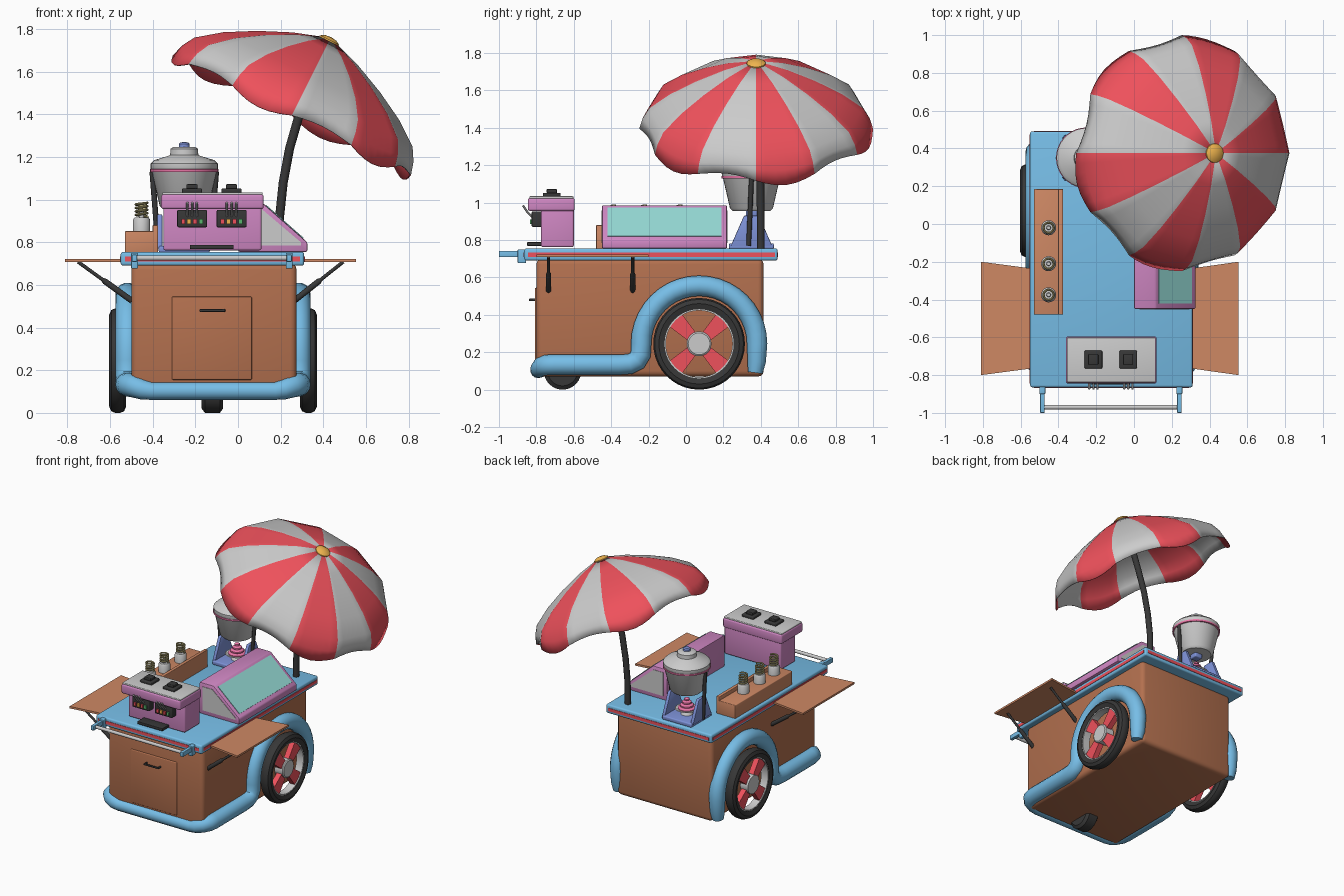
import bpy, bmesh, math
from mathutils import Vector

if "Cube" in bpy.data.objects:
    bpy.data.objects.remove(bpy.data.objects["Cube"])

CX = -0.117  # mirror plane of the cart
S, C, PI = math.sin, math.cos, math.pi


def mat(name, *rgb):
    m = bpy.data.materials.new(name)
    m.diffuse_color = [(c / 255) ** 2.2 for c in rgb] + [1]
    m.use_nodes = True
    m.node_tree.nodes["Principled BSDF"].inputs["Base Color"].default_value = m.diffuse_color
    return m


BLUE, BROWN, TAN = mat("blue", 118, 188, 230), mat("brown", 178, 112, 80), mat("tan", 205, 135, 100)
DARK, RED, PURPLE = mat("dark", 58, 58, 58), mat("red", 238, 82, 92), mat("purple", 208, 135, 195)
TEAL, INDIGO, PINK = mat("teal", 150, 220, 215), mat("indigo", 125, 145, 215), mat("pink", 240, 120, 170)
GOLD, OLIVE, GREEN = mat("gold", 240, 180, 80), mat("olive", 175, 165, 115), mat("green", 90, 180, 110)
WHITE = mat("light_grey", 225, 225, 225)


def add(name, me, m=None):
    ob = bpy.data.objects.new(name, me)
    bpy.context.collection.objects.link(ob)
    if m:
        me.materials.clear()
        me.materials.append(m)
    return ob


def finish(name, bm, m=None):
    bmesh.ops.remove_doubles(bm, verts=bm.verts, dist=1e-5)
    bmesh.ops.recalc_face_normals(bm, faces=bm.faces)
    me = bpy.data.meshes.new(name)
    bm.to_mesh(me)
    bm.free()
    return add(name, me, m)


def box(name, lo, hi, m=None, bevel=0.0, seg=3):
    bm = bmesh.new()
    bmesh.ops.create_cube(bm, size=1)
    for v in bm.verts:
        v.co = [lo[i] + (v.co[i] + 0.5) * (hi[i] - lo[i]) for i in range(3)]
    if bevel:
        bmesh.ops.bevel(bm, geom=bm.edges[:], offset=bevel, segments=seg, profile=0.5, affect='EDGES')
    return finish(name, bm, m)


def prism(name, pts, axis, a, b, m=None, bevel=0.0):
    bm = bmesh.new()
    rings = []
    for t in (a, b):
        ring = []
        for p in pts:
            co = list(p)
            co.insert(axis, t)
            ring.append(bm.verts.new(co))
        rings.append(ring)
        bm.faces.new(ring)
    n = len(pts)
    for i in range(n):
        j = (i + 1) % n
        bm.faces.new((rings[0][i], rings[0][j], rings[1][j], rings[1][i]))
    if bevel:
        bmesh.ops.bevel(bm, geom=bm.edges[:], offset=bevel, segments=2, profile=0.5, affect='EDGES')
    return finish(name, bm, m)


def lathe(name, prof, loc, m=None, axis='Z', n=36):
    bm = bmesh.new()
    rings = []
    for r, h in prof:
        ring = []
        for i in range(n):
            c, s = r * C(2 * PI * i / n), r * S(2 * PI * i / n)
            ring.append(bm.verts.new(Vector(loc) + Vector((c, s, h) if axis == 'Z' else (h, c, s))))
        rings.append(ring)
    for A, B in zip(rings, rings[1:]):
        for i in range(n):
            j = (i + 1) % n
            bm.faces.new((A[i], A[j], B[j], B[i]))
    return finish(name, bm, m)


def tube(name, pts, r, m=None, radii=None, res=4):
    cu = bpy.data.curves.new(name, 'CURVE')
    cu.dimensions, cu.bevel_depth, cu.bevel_resolution, cu.use_fill_caps = '3D', r, res, True
    sp = cu.splines.new('POLY')
    sp.points.add(len(pts) - 1)
    for i, p in enumerate(pts):
        sp.points[i].co = (*p, 1)
        sp.points[i].radius = radii[i] if radii else 1
    tmp = bpy.data.objects.new("tmp", cu)
    bpy.context.collection.objects.link(tmp)
    bpy.context.view_layer.update()
    me = bpy.data.meshes.new_from_object(tmp.evaluated_get(bpy.context.evaluated_depsgraph_get()))
    bpy.data.objects.remove(tmp)
    return add(name, me, m)


# cart body, front door and countertop with red trim
box("body", (-.5, -.80, .07), (.275, .415, .70), BROWN, .03)
box("front_door", (-.31, -.808, .155), (.065, -.79, .545), BROWN, .006)
tube("door_handle", [(-.175, -.80, .48), (-.175, -.835, .48), (-.065, -.835, .48), (-.065, -.80, .48)], .007, DARK)
box("countertop", (-.55, -.865, .69), (.31, .49, .755), BLUE, .012)
box("trim_sides", (-.553, -.845, .71), (.313, .475, .732), RED)
box("trim_ends", (-.53, -.868, .71), (.29, .493, .732), RED)

# push handle
for x in (-.485, .24):
    box("handle_arm", (x - .012, -1.0, .708), (x + .012, -.86, .742), BLUE, .004)
    box("handle_bracket", (x - .016, -.90, .676), (x + .016, -.855, .75), BLUE, .005)
tube("handle_bar", [(-.485, -.97, .726), (.24, -.97, .726)], .012)

# fold-out side shelves with struts
for s, inner, outer in ((-1, -.545, -.81), (1, .305, .553)):
    prism("side_shelf", [(inner, -.765), (outer, -.80), (outer, -.20), (inner, -.235)], 2, .708, .722, TAN)
    for y in (-.735, -.285):
        a, b = Vector((outer - s * .06, y, .708)), Vector((CX + s * .38, y, .525))
        tube("shelf_strut", [a, a.lerp(b, .45), a.lerp(b, .5), b], .014, DARK, [.6, .6, 1, 1])

# blue fender: rear arch, low rail, front bumper, mirrored to the other side
half = [(.402, .37, .09), (.402, .378, .15)]
half += [(.402, .07 + .31 * C(a * PI / 20), .245 + .31 * S(a * PI / 20)) for a in range(21)]
half += [(.402, -.242, .19), (.402, -.262, .155), (.402, -.30, .137), (.402, -.36, .133), (.402, -.70, .133),
         (.395, -.74, .132), (.37, -.77, .125), (.33, -.785, .11), (.29, -.79, .103)]
rad = [.72, .9] + [1] * 27 + [.95, .85, .75]
rad = rad[:len(half)]
path = [(CX + x, y, z) for x, y, z in half] + [(CX - x, y, z) for x, y, z in reversed(half)]
tube("fender", path, .056, BLUE, rad + rad[::-1], 5)

# rear wheels
for s in (-1, 1):
    loc = (CX + s * .447, .07, .245)
    tyre = [(.185, -.03), (.215, -.04), (.237, -.03), (.245, -.012), (.245, .012), (.237, .03), (.215, .04),
            (.185, .03), (.185, -.03)]
    lathe("tyre", tyre, loc, DARK, 'X', 40)
    lathe("rim", [(.187, -.028), (.178, -.028), (.178, .028), (.187, .028)], loc, None, 'X', 40)
    lathe("hub", [(0, -.035), (.066, -.035), (.066, .028), (.058, .034), (0, .034)], loc, None, 'X', 32)
    for k in range(4):
        a = PI / 4 + k * PI / 2
        pts = [(.07 + r * C(a) - t * S(a), .245 + r * S(a) + t * C(a))
               for r, t in ((.04, -.028), (.18, -.048), (.18, .048), (.04, .028))]
        prism("spoke", pts, 0, loc[0] - .02, loc[0] + .02, RED)
# front caster
lathe("caster", [(0, -.045), (.08, -.05), (.1, -.035), (.1, .035), (.08, .05), (0, .05)], (-.12, -.66, .1), DARK, 'X')

# drink machine
box("machine_body", (-.35, -.775, .762), (.11, -.60, 1.0), PURPLE, .01)
box("machine_head", (-.36, -.845, .955), (.12, -.595, 1.025), PURPLE, .012)
box("machine_top", (-.355, -.838, 1.02), (.115, -.602, 1.034), None, .005)
box("drip_tray", (-.225, -.85, .768), (-.02, -.77, .788), DARK, .004)
for x in (-.215, -.03):
    box("knob_base", (x - .047, -.765, 1.03), (x + .047, -.67, 1.052), DARK, .006)
    box("knob_top", (x - .026, -.745, 1.05), (x + .026, -.69, 1.072), DARK, .005)
    box("tap_panel", (x - .07, -.825, .87), (x + .07, -.77, .952), DARK, .006)
    for i, m in enumerate((RED, GOLD, RED, GREEN)):
        u = x - .042 + i * .028
        box("button", (u - .009, -.835, .885), (u + .009, -.82, .91), m)
    for i in (-1, 0, 1):
        u = x + i * .022
        tube("tap_lever", [(u, -.872, .985), (u, -.845, .945), (u, -.815, .918)], .006, None, None, 2)

# sloped display case
prism("display_case", [(0, .755), (.325, .755), (.325, .80), (.115, .985), (0, .985)], 1, -.45, .22, PURPLE, .008)
end = [(.03, .785), (.295, .785), (.295, .80), (.108, .958), (.03, .958)]
for y in (-.45, .22):
    prism("case_end_panel", end, 1, y - .003, y + .003)
p, q, nrm = Vector((.115, .985)), Vector((.325, .80)), Vector((.661, .75))
a, b = p.lerp(q, .07), p.lerp(q, .9)
prism("case_window", [a - nrm * .01, b - nrm * .01, b + nrm * .004, a + nrm * .004], 1, -.42, .19, TEAL)

# topping rack with spring-topped bottles
box("rack", (-.53, -.48, .75), (-.375, .185, .852), TAN, .005)
box("rack_back", (-.40, -.48, .75), (-.375, .185, .88), TAN, .004)
for y in (-.02, -.21, -.375):
    lathe("bottle", [(0, .84), (.04, .84), (.04, .905), (.033, .917), (.012, .917), (.01, .95), (0, .95)],
          (-.452, y, 0), None, n=20)
    tube("spring", [(-.452 + .027 * C(i * PI / 6), y + .027 * S(i * PI / 6), .92 + .065 * i / 48)
                    for i in range(49)], .006, OLIVE, None, 2)

# mixing bowl machine
mx, my = -.252, .35
box("bowl_base", (mx - .12, my - .12, .752), (mx + .12, my + .12, .782), INDIGO, .008)
for s in (-1, 1):
    prism("bowl_bracket", [(my - .11, .77), (my + .11, .77), (my + .04, .93), (my - .04, .93)], 0,
          mx + s * .115 - .012, mx + s * .115 + .012, INDIGO, .004)
    tube("bowl_post", [(mx + s * .122, my - .015, .77), (mx + s * .15, my, 1.13)], .013, DARK)
box("nozzle", (mx - .03, my - .03, .925), (mx + .03, my + .03, .97), INDIGO, .008)
lathe("bowl", [(0, .955), (.10, .955), (.115, .97), (.152, 1.13), (.158, 1.14), (.158, 1.168), (.14, 1.185),
               (.075, 1.205), (.066, 1.21), (.064, 1.238), (.05, 1.247), (0, 1.247)], (mx, my, 0))
lathe("bowl_ring", [(.15, 1.128), (.16, 1.13), (.161, 1.142), (.15, 1.145)], (mx, my, 0), PINK)
lathe("lid_knob", [(.025, 1.24), (.025, 1.26), (.018, 1.268), (0, 1.27)], (mx, my, 0), INDIGO, n=20)
lathe("dish", [(0, .782), (.04, .782), (.03, .80), (.08, .822), (.075, .826), (0, .81)], (mx, my, 0))
swirl = [(0, .812)]
for i in range(4):
    r, z = .06 - i * .014, .812 + i * .022
    swirl += [(r - .012, z), (r, z + .006), (r, z + .016), (r - .012, z + .022)]
lathe("swirl", swirl + [(0, .905)], (mx, my, 0), PINK, n=24)

# umbrella pole
tube("pole", [(.193, .40, .75), (.195, .40, .92), (.212, .398, 1.08), (.242, .394, 1.24), (.285, .389, 1.39),
              (.34, .383, 1.56), (.41, .376, 1.74)], .021, DARK)

# tilted umbrella: twelve gores and a wavy hanging edge
org, e1, e2, up = Vector((.25, .375, 1.39)), Vector((.894, 0, -.447)), Vector((0, 1, 0)), Vector((.447, 0, .894))
bm = bmesh.new()
rings, SUB = [], 6
for u, h, w in ((.01, .405, 0), (.17, .352, 0), (.32, .285, 0), (.46, .208, 0), (.57, .125, 0),
                (.605, .065, .5), (.622, .005, 1)):
    ring = []
    for i in range(12 * SUB):
        g, f = divmod(i, SUB)
        f /= SUB
        a, b = g * PI / 6, (g + 1) * PI / 6
        d = (e1 * C(a) + e2 * S(a)).lerp(e1 * C(b) + e2 * S(b), f)
        wave = w * S(PI * f) * (1 if g % 2 == 0 else -.5)
        ring.append(bm.verts.new(org + d * (u + .022 * wave) + up * (h - .035 * wave)))
    rings.append(ring)
for A, B in zip(rings, rings[1:]):
    for i in range(12 * SUB):
        j = (i + 1) % (12 * SUB)
        bm.faces.new((A[i], A[j], B[j], B[i])).material_index = (i // SUB) % 2
canopy = finish("canopy", bm)
canopy.data.materials.append(RED)
canopy.data.materials.append(WHITE)
sol = canopy.modifiers.new("thickness", 'SOLIDIFY')
sol.thickness, sol.offset = .006, 0
cap = lathe("canopy_cap", [(.052, -.02), (.05, -.008), (.03, .004), (0, .008)], (0, 0, 0), GOLD, n=20)
cap.location = org + up * .408
cap.rotation_euler = (0, math.atan2(.447, .894), 0)

# smooth shading with sharp edges kept
for ob in bpy.context.scene.objects:
    ob.select_set(True)
bpy.context.view_layer.objects.active = canopy
bpy.ops.object.shade_smooth_by_angle(angle=math.radians(35))
